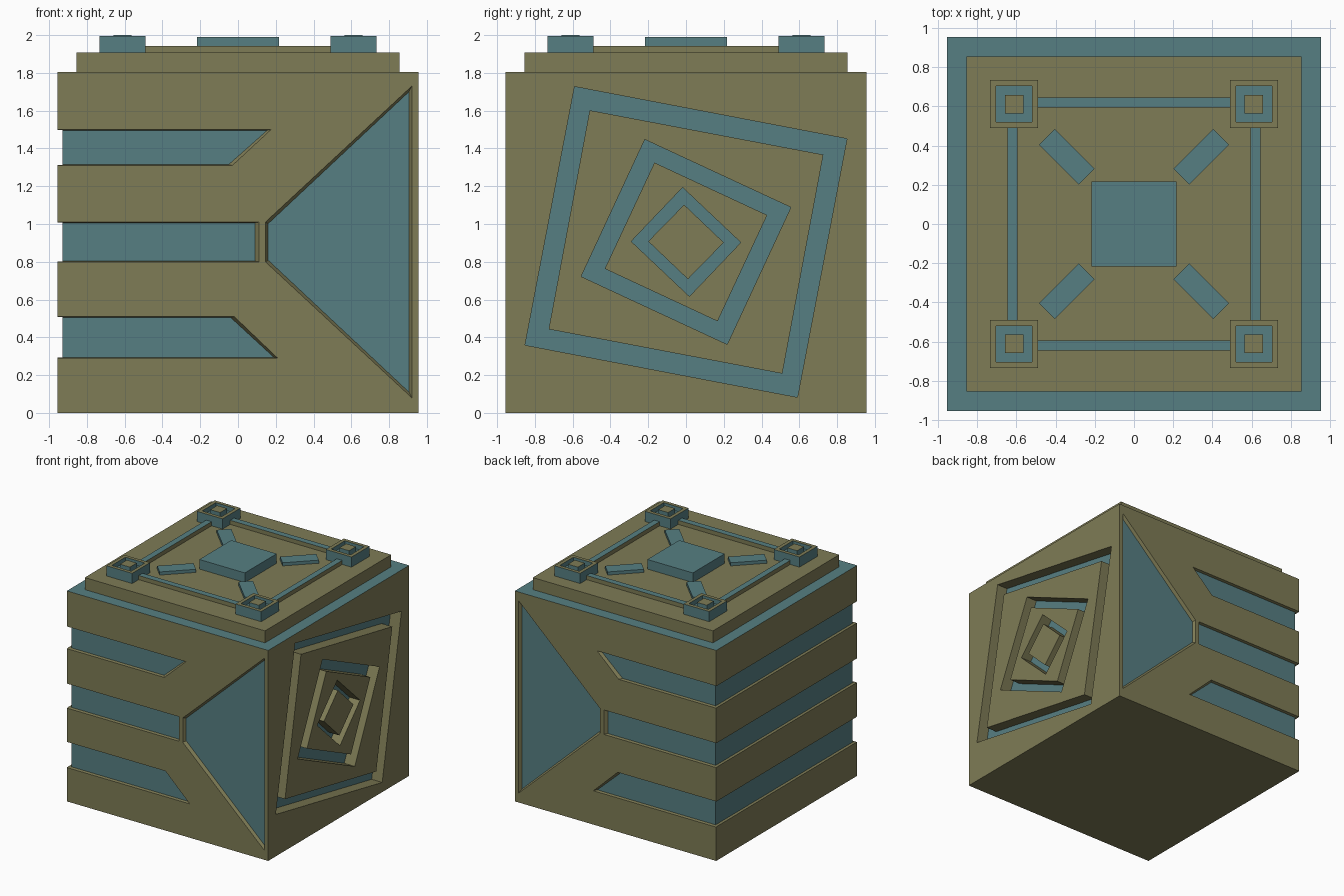
import bpy, bmesh, math
from mathutils import Vector, Matrix

if "Cube" in bpy.data.objects:
    bpy.data.objects.remove(bpy.data.objects["Cube"])


def make_material(name, rgb):
    m = bpy.data.materials.new(name)
    m.use_nodes = True
    m.diffuse_color = (*rgb, 1)
    m.node_tree.nodes["Principled BSDF"].inputs["Base Color"].default_value = (*rgb, 1)
    return m


MATERIALS = [make_material("olive", (0.21, 0.20, 0.092)),
             make_material("teal", (0.094, 0.212, 0.224))]
OLIVE, TEAL = 0, 1
HALF, TOP, PLATE_TOP = 0.955, 1.805, 1.908
GROOVE, RING_DEPTH, MID_Z = 0.025, 0.1, 0.905


def paint(obj, rule):
    for p in obj.data.polygons:
        p.material_index = rule(p.center, p.normal)


def finish(name, bm, rule=lambda c, n: OLIVE):
    bmesh.ops.recalc_face_normals(bm, faces=bm.faces)
    me = bpy.data.meshes.new(name)
    bm.to_mesh(me)
    bm.free()
    for m in MATERIALS:
        me.materials.append(m)
    obj = bpy.data.objects.new(name, me)
    bpy.context.scene.collection.objects.link(obj)
    paint(obj, rule)
    return obj


def loft(name, loops, closed=False, rule=lambda c, n: OLIVE):
    """Skin matching loops of points, capped or joined end to start."""
    bm = bmesh.new()
    rows = [[bm.verts.new(p) for p in loop] for loop in loops]
    pairs = list(zip(rows, rows[1:]))
    if closed:
        pairs.append((rows[-1], rows[0]))
    else:
        bm.faces.new(rows[0])
        bm.faces.new(rows[-1])
    for a, b in pairs:
        for i in range(len(a)):
            j = (i + 1) % len(a)
            bm.faces.new((a[i], a[j], b[j], b[i]))
    return finish(name, bm, rule)


def rect(hx, hy, z, cx=0, cy=0, turn=0):
    rot = Matrix.Rotation(turn, 3, 'Z')
    return [rot @ Vector((sx * hx, sy * hy, 0)) + Vector((cx, cy, z))
            for sx, sy in ((-1, -1), (1, -1), (1, 1), (-1, 1))]


def block(name, hx, hy, z0, z1, cx=0, cy=0, turn=0, rule=lambda c, n: TEAL):
    return loft(name, [rect(hx, hy, z0, cx, cy, turn), rect(hx, hy, z1, cx, cy, turn)], rule=rule)


# Main body
body = block("body", HALF, HALF, 0, TOP)
cutters = []

# Grooves: bottom z, top z, end x at the bottom, end x at the top
bands = [(0.29, 0.51, 0.21, -0.02), (0.80, 1.01, 0.11, 0.11), (1.31, 1.50, -0.03, 0.175)]
for side in (-1, 1):
    # Each recess gets a wide mouth and a narrower floor
    recesses = []
    for z0, z1, x0, x1 in bands:
        mouth = [(-1.1, z0), (x0, z0), (x1, z1), (-1.1, z1)]
        floor = [(-1.1, z0 + .004), (x0 - .02, z0 + .004), (x1 - .02, z1 - .004), (-1.1, z1 - .004)]
        recesses.append((mouth, floor))
    recesses.append(([(0.145, 0.80), (0.92, 0.08), (0.92, 1.73), (0.145, 1.01)],
                     [(0.16, 0.808), (0.905, 0.11), (0.905, 1.70), (0.16, 1.002)]))
    for mouth, floor in recesses:
        loops = [[(x, side * y, z) for x, z in pts]
                 for y, pts in ((HALF + .02, mouth), (HALF, mouth), (HALF - GROOVE, floor))]
        cutters.append(loft("recess_cutter", loops))
for z0, z1, _, _ in bands:
    cutters.append(block("side_band_cutter", 0.1, 1.2, z0 + .002, z1 - .002, -HALF + GROOVE - .1, 0))

# Turned square rings sunk into one side: two corners of each edge, mirrored through the centre
rings = [((-.59, .822), (.852, .546), (-.51, .697), (.727, .462)),
         ((-.218, .542), (.555, .183), (-.167, .42), (.43, .142)),
         ((-.018, .288), (.29, -.003), (-.01, .197), (.2, -.003))]
for a, b, c, d in rings:
    outer, inner = [[p, q, (-p[0], -p[1]), (-q[0], -q[1])] for p, q in ((a, b), (c, d))]
    loops = [[(x, y, MID_Z + z) for y, z in pts]
             for x, pts in ((HALF + .05, outer), (HALF + .05, inner),
                            (HALF - RING_DEPTH, inner), (HALF - RING_DEPTH, outer))]
    cutters.append(loft("ring_cutter", loops, closed=True))

bpy.context.view_layer.objects.active = body
for cutter in cutters:
    mod = body.modifiers.new("cut", 'BOOLEAN')
    mod.operation, mod.solver, mod.object = 'DIFFERENCE', 'EXACT', cutter
    bpy.ops.object.modifier_apply(modifier=mod.name)
for cutter in cutters:
    bpy.data.objects.remove(cutter)


def body_rule(c, n):
    ledge = n.z > .9 and c.z > TOP - .01
    face_floor = abs(n.y) > .99 and HALF - .05 < abs(c.y) < HALF - .01
    band_floor = n.x < -.99 and -HALF + .01 < c.x < -HALF + .05
    ring_floor = n.x > .99 and c.x < HALF - .05
    return TEAL if ledge or face_floor or band_floor or ring_floor else OLIVE


paint(body, body_rule)

# Raised top plate and central pad
block("top_plate", .855, .855, TOP, PLATE_TOP, rule=lambda c, n: OLIVE)
block("centre_pad", .216, .216, PLATE_TOP, 1.99)


def teal_top(c, n):
    return TEAL if n.z > .9 else OLIVE


# Rails, corner sockets and diagonal bars
for s in (-1, 1):
    block("cross_rail", .5, .026, PLATE_TOP, 1.943, 0, s * .62, rule=teal_top)
    block("side_rail", .026, .5, PLATE_TOP, 1.943, s * .62, 0, rule=teal_top)
    for t in (-1, 1):
        cx, cy = s * .612, t * .612
        profile = [(.122, PLATE_TOP), (.122, 1.995), (.092, 1.995),
                   (.092, 1.955), (.047, 1.955), (.047, 2.0)]
        loft("corner_socket", [rect(h, h, z, cx, cy) for h, z in profile],
             rule=lambda c, n: OLIVE if n.z > .9 and c.z > 1.99 else TEAL)
        block("diagonal_bar", .143, .057, PLATE_TOP, 1.935, s * .343, t * .343,
              s * t * math.pi / 4)
